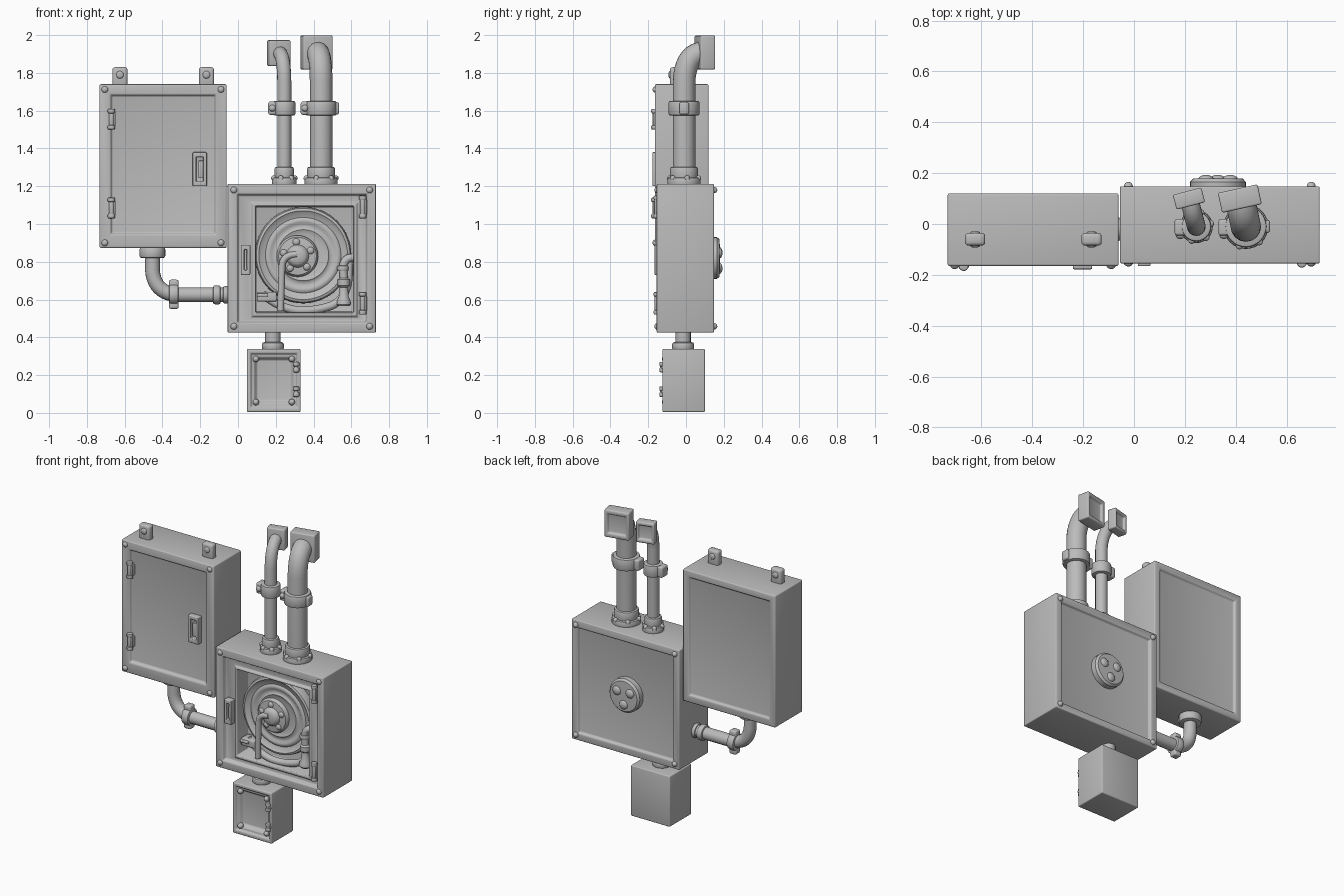
import bpy, bmesh, math
from mathutils import Vector, Matrix

if "Cube" in bpy.data.objects:
    bpy.data.objects.remove(bpy.data.objects["Cube"])

grey = bpy.data.materials.new("plain_grey")
grey.use_nodes = True
COLOUR = (0.5, 0.5, 0.5, 1)
grey.diffuse_color = COLOUR
grey.node_tree.nodes["Principled BSDF"].inputs["Base Color"].default_value = COLOUR
parts = []


def link(name, data):
    ob = bpy.data.objects.new(name, data)
    bpy.context.scene.collection.objects.link(ob)
    data.materials.append(grey)
    parts.append(ob)
    return ob


def finish(name, bm, bevel=0, segments=3):
    bmesh.ops.recalc_face_normals(bm, faces=bm.faces)
    me = bpy.data.meshes.new(name)
    bm.to_mesh(me)
    bm.free()
    ob = link(name, me)
    if bevel:
        mod = ob.modifiers.new("rounding", 'BEVEL')
        mod.width, mod.segments, mod.limit_method = bevel, segments, 'ANGLE'
    return ob


def box(name, x, y, z, bevel=0.01, front=(), back=(), turn=0):
    """Box from ranges; front/back list nested panels as (x range, z range, y)."""
    bm = bmesh.new()
    bmesh.ops.create_cube(bm, size=1)
    mid = Vector([sum(r) / 2 for r in (x, y, z)])
    for v in bm.verts:
        v.co = mid + Vector([c * (r[1] - r[0]) for c, r in zip(v.co, (x, y, z))])
    bm.normal_update()
    for side, panels in ((-1, front), (1, back)):
        face = max(bm.faces, key=lambda f: f.calc_center_median().y * side)
        for px, pz, py in panels:
            bmesh.ops.inset_individual(bm, faces=[face], thickness=0.001)
            c = face.calc_center_median()
            for v in face.verts:
                v.co = (px[v.co.x > c.x], py, pz[v.co.z > c.z])
    if turn:
        bmesh.ops.rotate(bm, verts=bm.verts, cent=mid, matrix=Matrix.Rotation(turn, 3, 'Z'))
    return finish(name, bm, bevel)


def lathe(name, centre, axis, profile, seg=32):
    """Spin (radius, distance along axis) pairs round the axis."""
    bm = bmesh.new()
    rot = Vector((0, 0, 1)).rotation_difference(Vector(axis)).to_matrix()
    rings = []
    for r, h in profile:
        ring = []
        for i in range(seg):
            a = math.tau * i / seg
            ring.append(bm.verts.new(Vector(centre) + rot @ Vector((r * math.cos(a), r * math.sin(a), h))))
        rings.append(ring)
    for a, b in zip(rings, rings[1:]):
        for i in range(seg):
            j = (i + 1) % seg
            bm.faces.new((a[i], a[j], b[j], b[i]))
    bm.faces.new(rings[0])
    bm.faces.new(rings[-1])
    return finish(name, bm)


def collar(name, centre, axis, r, h, soft=0.01, seg=32):
    """Short cylinder with softened rims, centred."""
    k = h / 2
    return lathe(name, centre, axis, [(r - soft, -k), (r - soft * .3, -k + soft * .3), (r, -k + soft),
                                      (r, k - soft), (r - soft * .3, k - soft * .3), (r - soft, k)], seg)


def dome(name, centre, axis, r, h):
    """Low round bolt head."""
    arc = [(r * math.cos(t), h * math.sin(t)) for t in (0, .4, .8, 1.2, 1.5)]
    return lathe(name, centre, axis, [(r, -.01)] + arc, 14)


def tube(name, corners, radius, bend=0.1):
    """Pipe along corner points with rounded bends."""
    pts = [Vector(p) for p in corners]
    path = [pts[0]]
    for a, b, c in zip(pts, pts[1:], pts[2:]):
        p = b + (a - b).normalized() * min(bend, (a - b).length * .49 if a != pts[0] else (a - b).length * .9)
        q = b + (c - b).normalized() * min(bend, (c - b).length * .49 if c != pts[-1] else (c - b).length * .9)
        for i in range(11):
            t = i / 10
            path.append(p * (1 - t) ** 2 + b * 1.7 * t * (1 - t) + (p + q) * .15 * t * (1 - t) + q * t * t)
    path.append(pts[-1])
    cu = bpy.data.curves.new(name, 'CURVE')
    cu.dimensions, cu.bevel_depth, cu.bevel_resolution, cu.use_fill_caps = '3D', radius, 6, True
    sp = cu.splines.new('POLY')
    sp.points.add(len(path) - 1)
    for s, p in zip(sp.points, path):
        s.co = (*p, 1)
    return link(name, cu)


def rod_hinge(name, x, y, z0, z1, r=.014):
    collar(name + "_pin", (x, y, (z0 + z1) / 2), (0, 0, 1), r, z1 - z0, .004, 14)
    for z in (z0 + .012, z1 - .012):
        collar(name + "_knuckle", (x, y, z), (0, 0, 1), r * 1.4, .024, .006, 14)
    box(name + "_leaf", (x, x + .022), (y - .006, y + .03), (z0 + .02, z1 - .02), .004)


def pull_handle(name, x, y, z):
    """Framed handle with a sunk slot and a grip in it."""
    ix, iz = (x[0] + .018, x[1] - .018), (z[0] + .025, z[1] - .025)
    box(name, x, (y, y + .04), z, .005, front=[(ix, iz, y), (ix, iz, y + .022)])
    box(name + "_grip", (ix[0] + .012, ix[1]), (y + .004, y + .03), (iz[0] + .02, iz[1] - .02), .004)


# Left cabinet: rimmed shell, sunk door and sunk back panel
box("left_cabinet", (-.733, -.06), (-.165, .12), (.873, 1.74), .02,
    front=[((-.675, -.118), (.945, 1.685), -.165), ((-.668, -.125), (.952, 1.678), -.145)],
    back=[((-.69, -.105), (.92, 1.695), .12), ((-.685, -.11), (.925, 1.69), .105)])
for z0 in (1.03, 1.5):
    rod_hinge("left_cabinet_hinge", -.67, -.165, z0, z0 + .11)
pull_handle("left_cabinet_handle", (-.24, -.165), -.178, (1.2, 1.38))
for x in (-.625, -.167):
    box("hanging_tab", (x - .04, x + .04), (-.085, -.035), (1.72, 1.83), .014)
    dome("tab_bolt", (x, -.085, 1.79), (0, -1, 0), .02, .008)
    dome("tab_bolt_rear", (x, -.035, 1.79), (0, 1, 0), .02, .008)

# Right cabinet: rimmed shell with a deep window and a sunk back
box("reel_cabinet", (-.055, .73), (-.155, .148), (.425, 1.212), .018,
    front=[((-.005, .685), (.475, 1.16), -.155), ((.003, .677), (.485, 1.15), -.128),
           ((.07, .635), (.505, 1.115), -.128), ((.078, .627), (.513, 1.107), -.143),
           ((.092, .613), (.53, 1.095), -.143), ((.096, .609), (.535, 1.09), -.03)],
    back=[((-.01, .685), (.47, 1.165), .148), ((-.003, .678), (.477, 1.158), .13)])
for z0 in (.52, 1.03):
    rod_hinge("reel_cabinet_hinge", .66, -.152, z0, z0 + .12)
pull_handle("reel_cabinet_handle", (.015, .065), -.166, (.73, .89))

# Corner bolts on cabinet rims
for x in (-.705, -.09):
    for z in (.9, 1.712):
        dome("left_cabinet_bolt", (x, -.163, z), (0, -1, 0), .018, .014)
for x in (-.022, .697):
    for z in (.458, 1.18):
        dome("reel_cabinet_bolt", (x, -.153, z), (0, -1, 0), .018, .014)
        dome("reel_cabinet_rear_bolt", (x, .146, z), (0, 1, 0), .018, .02)

# Hose reel: grooved disc, hub, bolts and rear bearing
grooves = [(.25, -.03), (.255, .02), (.248, .045), (.235, .05), (.225, .042), (.2, .034), (.19, .042),
           (.175, .042), (.165, .034), (.145, .034), (.135, .042), (.125, .038), (.11, .034)]
lathe("hose_reel", (.345, -.04, .835), (0, -1, 0), grooves, 64)
lathe("reel_hub", (.315, -.06, .83), (0, -1, 0),
      [(.11, -.02), (.11, .025), (.1, .038), (.06, .042), (.05, .06), (.038, .068), (.01, .07)])
for k in range(5):
    a = math.tau * k / 5 + .4
    dome("hub_bolt", (.315 + .075 * math.cos(a), -.097, .83 + .075 * math.sin(a)), (0, -1, 0), .02, .014)
lathe("rear_bearing", (.33, .12, .82), (0, 1, 0), [(.11, 0), (.11, .045), (.098, .058), (.03, .06)])
for k in range(3):
    a = math.tau * k / 3 + .5
    dome("bearing_bolt", (.33 + .055 * math.cos(a), .177, .82 + .055 * math.sin(a)), (0, 1, 0), .03, .016)

# Hose, feed arm and nozzle inside the window
tube("feed_arm", [(.31, -.12, .84), (.235, -.12, .83), (.225, -.115, .54)], .018, .05)
tube("loose_hose", [(.13, -.08, .63), (.22, -.09, .55), (.41, -.09, .535), (.58, -.08, .6), (.59, -.07, .82)], .022, .11)
box("hose_clip", (.1, .205), (-.115, -.04), (.59, .64), .008)
box("clip_lever", (.1, .16), (-.128, -.1), (.615, .632), .005)
lathe("nozzle", (.56, -.1, .565), (0, 0, 1),
      [(.03, 0), (.038, .01), (.036, .03), (.026, .05), (.022, .1), (.032, .11), (.032, .14), (.02, .15)], 20)
tube("nozzle_hose", [(.56, -.1, .7), (.555, -.1, .83), (.62, -.09, .82)], .022, .06)
collar("nozzle_joint", (.555, -.1, .765), (0, 0, 1), .03, .03, .008, 20)

# Small junction box with dished lid
box("junction_box", (.048, .332), (-.125, .1), (.005, .338), .012,
    front=[((.066, .314), (.028, .316), -.125), ((.072, .308), (.034, .31), -.11),
           ((.085, .295), (.048, .296), -.11), ((.1, .28), (.065, .28), -.085)])
for x in (.095, .285):
    for z in (.057, .285):
        dome("junction_screw", (x, -.11, z), (0, -1, 0), .017, .018)
for z0 in (.085, .215):
    rod_hinge("junction_hinge", .308, -.125, z0, z0 + .055, .012)
tube("junction_neck", [(.185, -.015, .32), (.185, -.015, .44)], .041)
collar("junction_collar", (.185, -.015, .353), (0, 0, 1), .058, .042)

# Upright pipes: pipe, base fitting, clamp and square end flange
for label, x, ex, r, ez, half, thick in (("thin", .245, .216, .037, 1.905, .058, .06),
                                         ("thick", .44, .416, .06, 1.908, .08, .08)):
    ey = .1
    turn = math.atan2(x - ex, ey + .01)
    tube(label + "_pipe", [(x, -.01, 1.19), (x, -.01, ez), (ex, ey, ez)], r, .15)
    box(label + "_end_flange", (ex - half, ex + half), (ey - thick / 2, ey + thick / 2),
        (ez - half - .01, ez + half + .01), .012, turn=turn,
        back=[((ex - half * .75, ex + half * .75), (ez - half * .8, ez + half * .8), ey + thick / 2),
              ((ex - half * .7, ex + half * .7), (ez - half * .75, ez + half * .75), ey + thick / 2 - .015)])
    collar(label + "_base_flange", (x, -.01, 1.222), (0, 0, 1), r + .028, .05)
    collar(label + "_base_sleeve", (x, -.01, 1.265), (0, 0, 1), r + .014, .075)
    for k in range(6):
        a = math.tau * k / 6 + .2
        d = Vector((math.cos(a), math.sin(a), 0))
        dome(label + "_base_bolt", Vector((x, -.01, 1.245)) + d * (r + .02), (0, 0, 1), .014, .012)
    collar(label + "_clamp", (x, -.01, 1.613), (0, 0, 1), r + .022, .078)
    box(label + "_clamp_lug", (x - r - .048, x - r), (-.045, .02), (1.578, 1.648), .01)
    dome(label + "_clamp_bolt", (x - r - .026, -.045, 1.613), (0, -1, 0), .018, .014)
    if label == "thick":
        box("thick_clamp_rear_lug", (x + r, x + r + .035), (-.035, .015), (1.58, 1.645), .01)

# Link pipe between the cabinets
tube("link_pipe", [(-.453, -.02, .89), (-.453, -.02, .625), (-.04, -.02, .625)], .039, .13)
collar("link_top_collar", (-.453, -.02, .848), (0, 0, 1), .068, .055)
collar("link_clamp", (-.34, -.02, .628), (1, 0, 0), .055, .05)
for z in (.573, .683):
    box("link_clamp_lug", (-.365, -.315), (-.045, .005), (z - .022, z + .022), .01)
collar("link_ring", (-.112, -.02, .625), (1, 0, 0), .05, .04)
collar("link_end_ring", (-.065, -.02, .625), (1, 0, 0), .046, .03)

# Bake modifiers and curves, then shade
bpy.ops.object.select_all(action='DESELECT')
for ob in parts:
    ob.select_set(True)
bpy.context.view_layer.objects.active = parts[0]
bpy.ops.object.convert(target='MESH')
bpy.ops.object.shade_smooth_by_angle(angle=math.radians(40))
